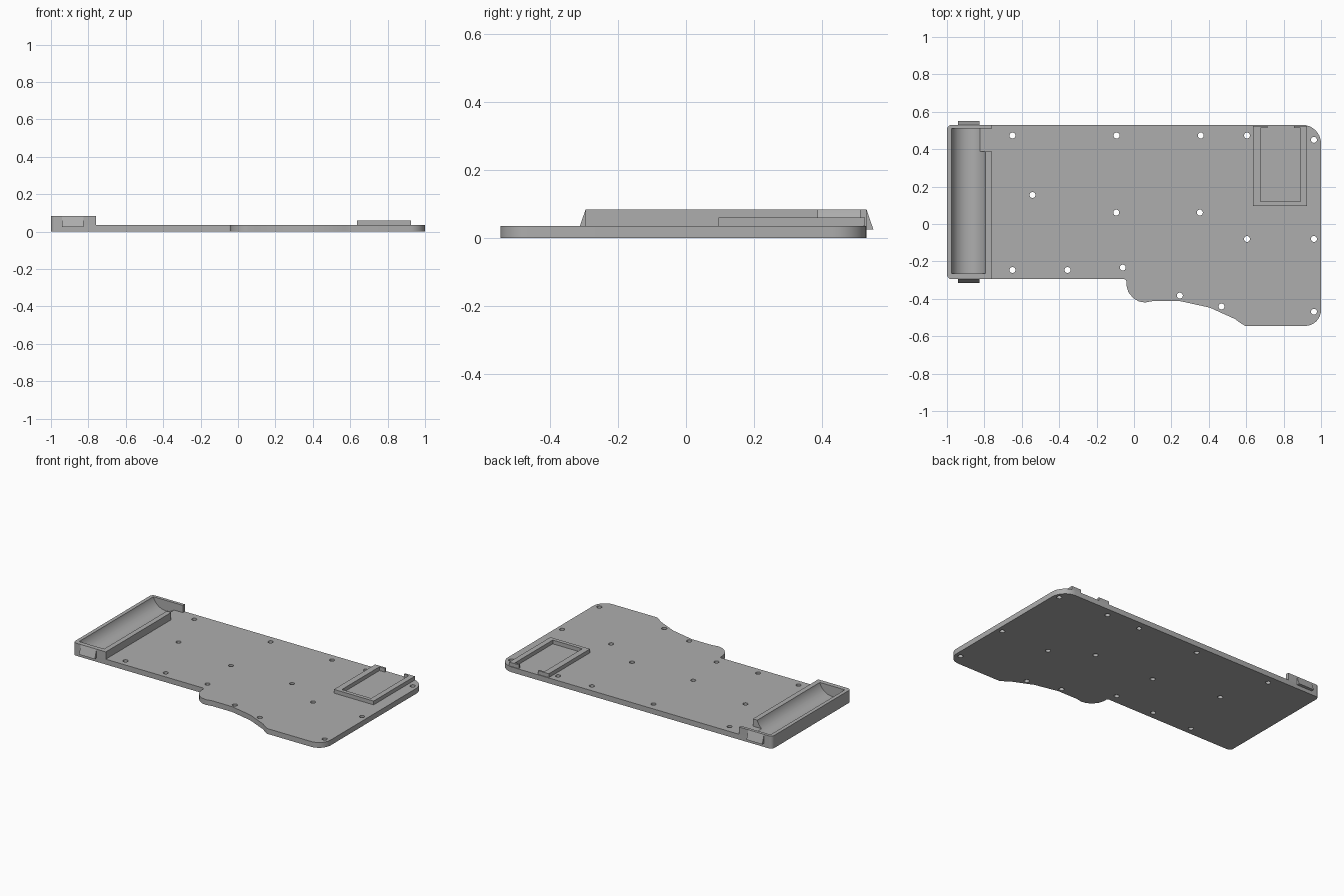
import bpy, bmesh, math
from mathutils import Vector

cube = bpy.data.objects.get("Cube")
if cube:
    bpy.data.objects.remove(cube, do_unlink=True)

PLATE_TOP, HOLDER_TOP, FRAME_TOP = 0.035, 0.083, 0.06
FRONT, BACK = -0.295, 0.53

grey = bpy.data.materials.new("matte grey plastic")
grey.use_nodes = True
colour = (0.42, 0.42, 0.42, 1)
grey.diffuse_color = colour
grey.node_tree.nodes["Principled BSDF"].inputs["Base Color"].default_value = colour


def rounded(corners, steps=8):
    """Outline from (x, y, radius) corners, each filleted by its radius."""
    out = []
    for i, (x, y, r) in enumerate(corners):
        p = Vector((x, y))
        if r == 0:
            out.append(p)
            continue
        a = (Vector(corners[i - 1][:2]) - p).normalized()
        b = (Vector(corners[(i + 1) % len(corners)][:2]) - p).normalized()
        half = a.angle(b) / 2
        centre = p + (a + b).normalized() * r / math.sin(half)
        start = p + a * r / math.tan(half) - centre
        end = p + b * r / math.tan(half) - centre
        sweep = start.angle_signed(end)
        for k in range(steps + 1):
            t = -sweep * k / steps
            c, s = math.cos(t), math.sin(t)
            out.append(centre + Vector((start.x * c - start.y * s,
                                        start.x * s + start.y * c)))
    return out


def prism(name, outline, low, high, axis="z"):
    """Extrude a 2D outline along z (x, y), x (y, z) or y (x, z)."""
    place = {"z": lambda u, v, h: (u, v, h),
             "x": lambda u, v, h: (h, u, v),
             "y": lambda u, v, h: (u, h, v)}[axis]
    bm = bmesh.new()
    face = bm.faces.new([bm.verts.new(place(u, v, low)) for u, v in outline])
    new = bmesh.ops.extrude_face_region(bm, geom=[face])["geom"]
    shift = Vector(place(0, 0, high - low))
    bmesh.ops.translate(bm, vec=shift,
                        verts=[g for g in new if isinstance(g, bmesh.types.BMVert)])
    bmesh.ops.recalc_face_normals(bm, faces=bm.faces)
    mesh = bpy.data.meshes.new(name)
    bm.to_mesh(mesh)
    bm.free()
    obj = bpy.data.objects.new(name, mesh)
    bpy.context.collection.objects.link(obj)
    mesh.materials.append(grey)
    return obj


def rect(x0, y0, x1, y1):
    return [(x0, y0), (x1, y0), (x1, y1), (x0, y1)]


def circle(x, y, r, n):
    return [(x + r * math.cos(math.tau * i / n), y + r * math.sin(math.tau * i / n))
            for i in range(n)]


def activate(obj):
    bpy.ops.object.select_all(action="DESELECT")
    obj.select_set(True)
    bpy.context.view_layer.objects.active = obj


def cut(obj, cutter):
    activate(obj)
    mod = obj.modifiers.new("cut", "BOOLEAN")
    mod.operation, mod.solver, mod.object = "DIFFERENCE", "EXACT", cutter
    bpy.ops.object.modifier_apply(modifier=mod.name)


# Base plate with the wavy front edge
plate = prism("base_plate", rounded([
    (-1, FRONT, 0.025), (-0.04, FRONT, 0.015), (-0.04, -0.33, 0),
    (-0.03, -0.365, 0), (-0.005, -0.395, 0), (0.025, -0.414, 0),
    (0.06, -0.42, 0), (0.1, -0.412, 0), (0.245, -0.412, 0),
    (0.405, -0.447, 0), (0.54, -0.508, 0), (0.565, -0.527, 0), (0.595, -0.545, 0),
    (1, -0.545, 0.085), (1, BACK, 0.1), (-1, BACK, 0.025)]), 0, PLATE_TOP)

# Screw holes
holes = [(-0.65, 0.473), (-0.093, 0.473), (0.357, 0.473), (0.604, 0.473),
         (0.962, 0.45), (-0.543, 0.155), (-0.095, 0.061), (0.352, 0.061),
         (0.604, -0.08), (0.962, -0.08), (-0.65, -0.246), (-0.355, -0.246),
         (-0.06, -0.233), (0.245, -0.383), (0.468, -0.441), (0.962, -0.469)]
for x, y in holes:
    drill = prism("drill", circle(x, y, 0.016, 20), -0.05, 0.1)
    cut(plate, drill)
    bpy.data.objects.remove(drill)

# Battery holder: block with a round trough and a notch in the inner wall
holder = prism("battery_holder", rounded([
    (-1, FRONT, 0.025), (-0.76, FRONT, 0), (-0.76, BACK, 0), (-1, BACK, 0.025)]),
    PLATE_TOP, HOLDER_TOP)
trough = prism("trough_cutter", circle(-0.884, 0.109, 0.095, 64), -0.265, 0.51, "y")
notch = prism("notch_cutter", rect(-0.88, 0.388, -0.7, 0.51), 0.02, 0.2)
cut(plate, trough)
cut(holder, trough)
cut(holder, notch)
for cutter in (trough, notch):
    bpy.data.objects.remove(cutter)

# Sloped clips on both ends of the holder
clips = [prism(name, [(y, HOLDER_TOP), (y, 0.025), (y + out, 0.025)],
               -0.942, -0.827, "x")
         for name, y, out in (("front_clip", FRONT, -0.02), ("back_clip", BACK, 0.02))]

# Raised socket frame, open in the middle of its back wall
frame = prism("socket_frame", [
    (0.715, 0.525), (0.635, 0.525), (0.635, 0.095), (0.925, 0.095), (0.925, 0.525),
    (0.855, 0.525), (0.855, 0.513), (0.89, 0.513), (0.89, 0.12), (0.675, 0.12),
    (0.675, 0.513), (0.715, 0.513)], PLATE_TOP, FRAME_TOP)

for obj in [plate, holder, frame] + clips:
    activate(obj)
    bpy.ops.object.shade_smooth_by_angle(angle=math.radians(30))
